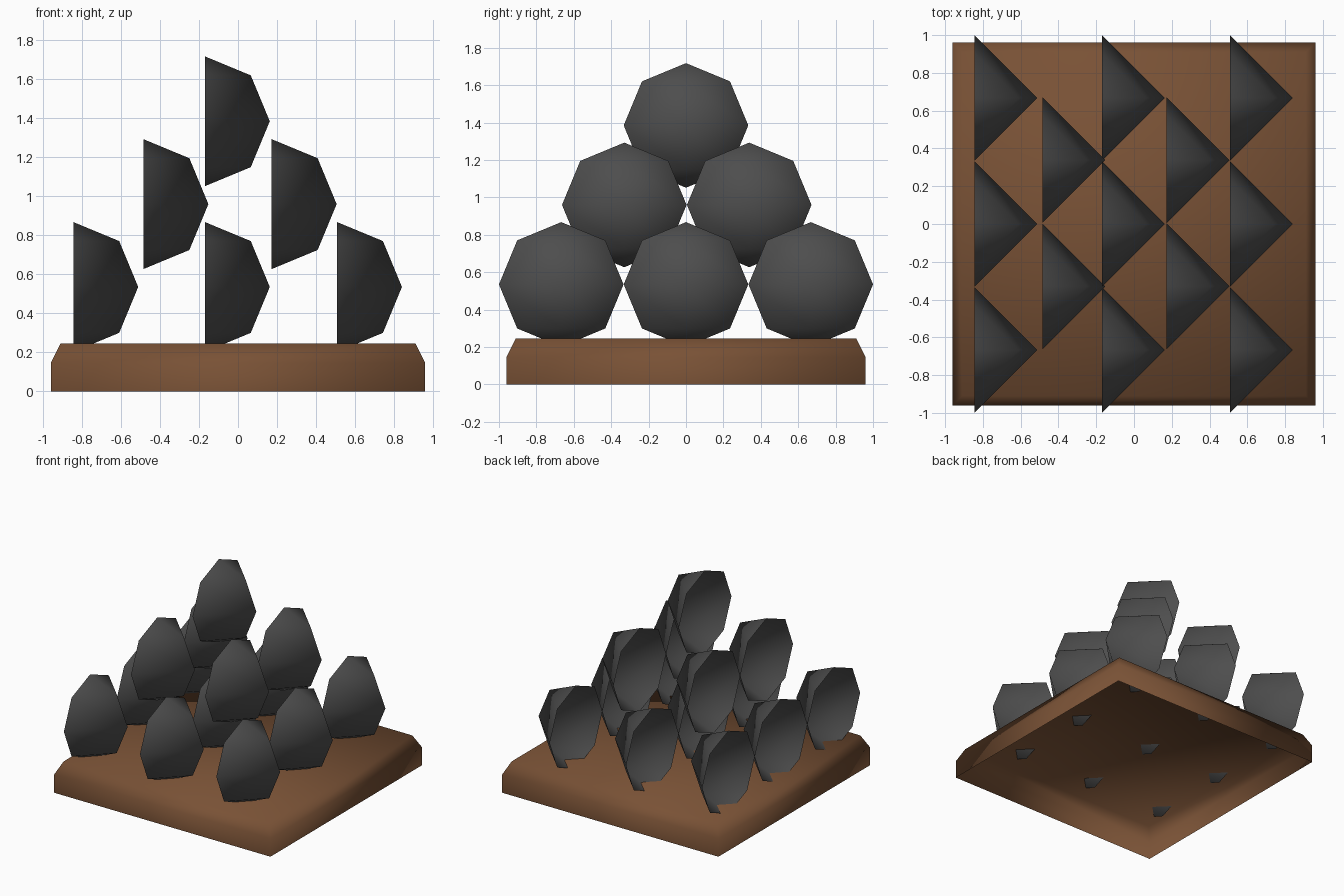
import bpy, bmesh
from math import sin, cos, pi

if "Cube" in bpy.data.objects:
    bpy.data.objects.remove(bpy.data.objects["Cube"])

R = 0.333


def material(name, rgb):
    m = bpy.data.materials.new(name)
    m.diffuse_color = (*rgb, 1)
    m.use_nodes = True
    m.node_tree.nodes["Principled BSDF"].inputs["Base Color"].default_value = m.diffuse_color
    return m


iron = material("dark iron", (0.075, 0.075, 0.075))
wood = material("brown wood", (0.19, 0.083, 0.036))


def finish(bm, name, mat):
    for f in bm.faces:
        f.smooth = True
    mesh = bpy.data.meshes.new(name)
    bm.to_mesh(mesh)
    bm.free()
    mesh.materials.append(mat)
    ob = bpy.data.objects.new(name, mesh)
    bpy.context.collection.objects.link(ob)
    return ob


# Base tray: open underneath, with a chamfered top edge
bm = bmesh.new()
rings = []
for half, z in ((0.96, 0), (0.96, 0.145), (0.91, 0.245)):
    rings.append([bm.verts.new((sx * half, sy * half, z))
                  for sx, sy in ((-1, -1), (1, -1), (1, 1), (-1, 1))])
for low, high in zip(rings, rings[1:]):
    for i in range(4):
        j = (i + 1) % 4
        bm.faces.new((low[i], low[j], high[j], high[i]))
bm.faces.new(rings[-1])
finish(bm, "base", wood)

# Half ball shell: two quarter wedges of a four-sided sphere, open at the back
bm = bmesh.new()
top = bm.verts.new((0, 0, R))
bottom = bm.verts.new((0, 0, -R))
levels = []
for k in (1, 2, 3):
    r, z = R * sin(k * pi / 4), R * cos(k * pi / 4)
    levels.append([bm.verts.new(p) for p in ((0, -r, z), (r, 0, z), (0, r, z))])
for i in (0, 1):
    bm.faces.new((top, levels[0][i], levels[0][i + 1]))
    bm.faces.new((bottom, levels[2][i + 1], levels[2][i]))
    for a, b in zip(levels, levels[1:]):
        bm.faces.new((a[i], b[i], b[i + 1], a[i + 1]))
ball = finish(bm, "ball", iron)

# Pyramid stack: layers of 3x3, 2x2 and 1 balls
layers = (((-0.845, -0.17, 0.508), (-0.667, 0, 0.667), 0.535),
          ((-0.485, 0.173), (-0.33, 0.338), 0.96),
          ((-0.17,), (0,), 1.385))
first = True
for xs, ys, z in layers:
    for x in xs:
        for y in ys:
            ob = ball if first else ball.copy()
            if not first:
                bpy.context.collection.objects.link(ob)
            first = False
            ob.location = (x, y, z)
